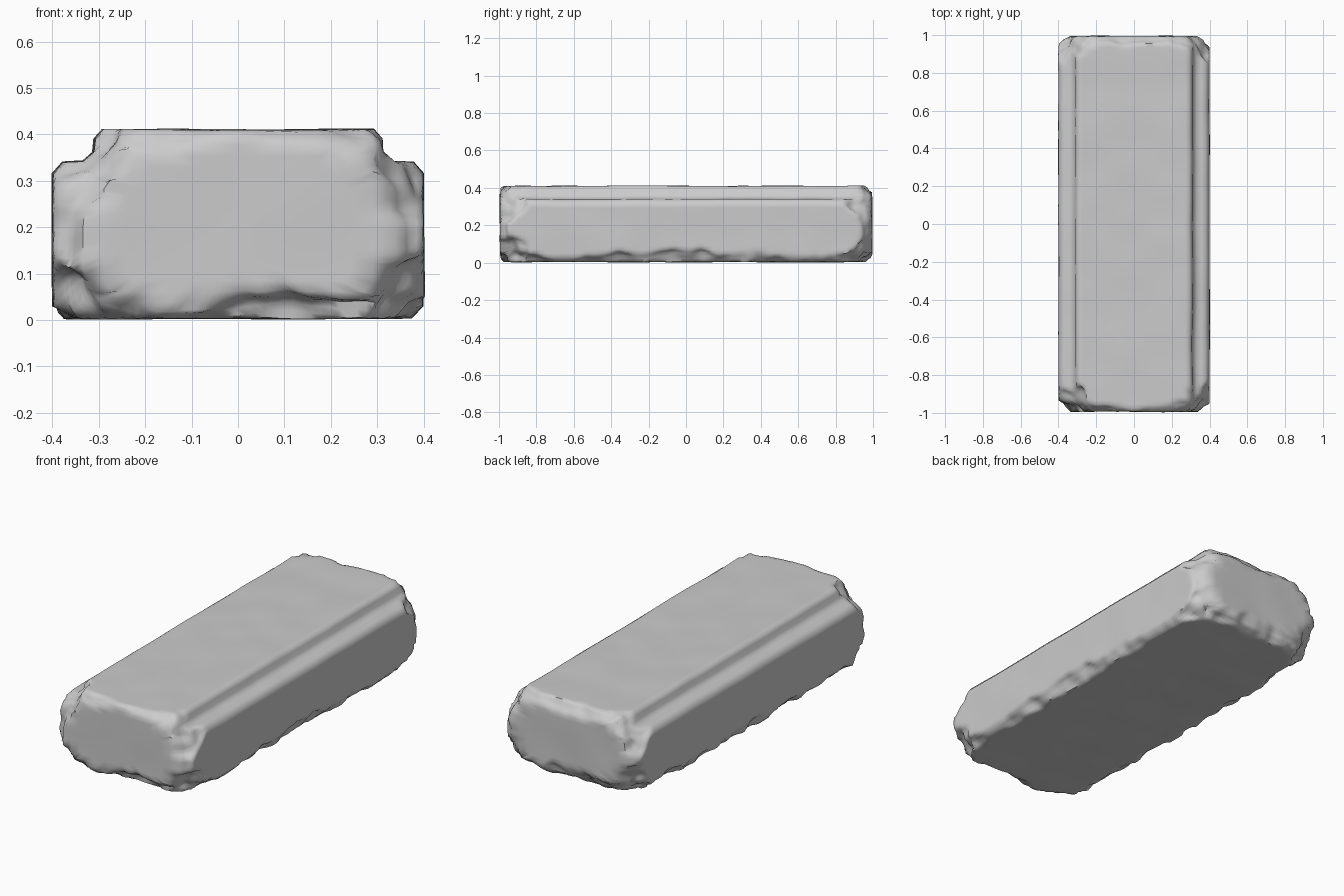
import bpy
import bmesh
from itertools import product
from mathutils import Vector, noise

old = bpy.data.objects.get("Cube")
if old:
    bpy.data.objects.remove(old, do_unlink=True)

HALF = Vector((0.4, 0.995, 0.203))
MID_Z = 0.207


def make_material(name, rgb):
    mat = bpy.data.materials.new(name)
    mat.use_nodes = True
    mat.diffuse_color = (*rgb, 1)
    bsdf = mat.node_tree.nodes["Principled BSDF"]
    bsdf.inputs["Base Color"].default_value = (*rgb, 1)
    bsdf.inputs["Roughness"].default_value = 0.9
    return mat


def resample(points, step):
    """Split every side of a closed outline into short pieces."""
    out = []
    for a, b in zip(points, points[1:] + points[:1]):
        n = max(1, round((b - a).length / step))
        out += [a.lerp(b, i / n) for i in range(n)]
    return out


def chip(p, normal, leg, rough, seed):
    """Press a point back onto an uneven chamfer plane."""
    n = Vector(normal)
    count = n.length_squared
    n.normalize()
    shift = Vector((seed * 7.3, seed * 3.1, seed * 5.7))
    wobble = noise.noise(p * 6 + shift) + 0.6 * noise.noise(p * 15 + shift)
    depth = max(0.012, leg + rough * wobble) / count ** 0.5
    limit = sum(abs(n[i]) * HALF[i] for i in range(3)) - depth
    over = n.dot(p) - limit
    if over > 0:
        p -= n * over


# Worn edges: direction, chamfer width, unevenness
chips = []
for s in (-1, 1):
    chips.append(((s, 0, -1), 0.045, 0.045))
    chips.append(((0, s, -1), 0.05, 0.05))
    chips.append(((0, s, 1), 0.035, 0.03))
for sx, sy in product((-1, 1), repeat=2):
    chips.append(((sx, sy, 0), 0.06, 0.04))
    chips.append(((sx, sy, -1), 0.19, 0.08))
    chips.append(((sx, sy, 1), 0.22, 0.06))

# Stepped cross-section, right half mirrored to the left
half = [(0.375, 0.004), (0.4, 0.03), (0.4, 0.315), (0.378, 0.34),
        (0.335, 0.342), (0.312, 0.362), (0.31, 0.39), (0.292, 0.41)]
outline = [Vector((x, 0, z - MID_Z)) for x, z in half]
outline += [Vector((-p.x, 0, p.z)) for p in reversed(outline)]
outline = resample(outline, 0.02)

# Rings along the block, with shrinking rings across both ends
steps = 100
cap = [0.12 * i for i in range(1, 9)]
rings = [(-HALF.y, s) for s in cap]
rings += [(HALF.y * (2 * i / steps - 1), 1) for i in range(steps + 1)]
rings += [(HALF.y, s) for s in reversed(cap)]

bm = bmesh.new()
loops = []
for y, s in rings:
    loop = []
    for q in outline:
        p = Vector((q.x * s, y, q.z * s))
        for seed, (normal, leg, rough) in enumerate(chips):
            chip(p, normal, leg, rough, seed)
        p += 0.004 * noise.noise_vector(p * 5)
        p.z += MID_Z
        loop.append(bm.verts.new(p))
    loops.append(loop)

count = len(outline)
for a, b in zip(loops, loops[1:]):
    for i in range(count):
        j = (i + 1) % count
        bm.faces.new((a[i], a[j], b[j], b[i]))
bm.faces.new(loops[0])
bm.faces.new(loops[-1])
bmesh.ops.recalc_face_normals(bm, faces=bm.faces)

mesh = bpy.data.meshes.new("stone_block")
bm.to_mesh(mesh)
bm.free()
block = bpy.data.objects.new("stone_block", mesh)
bpy.context.collection.objects.link(block)
mesh.materials.append(make_material("grey stone", (0.6, 0.6, 0.6)))

bpy.context.view_layer.objects.active = block
block.select_set(True)
bpy.ops.object.shade_smooth_by_angle(angle=1.0)
